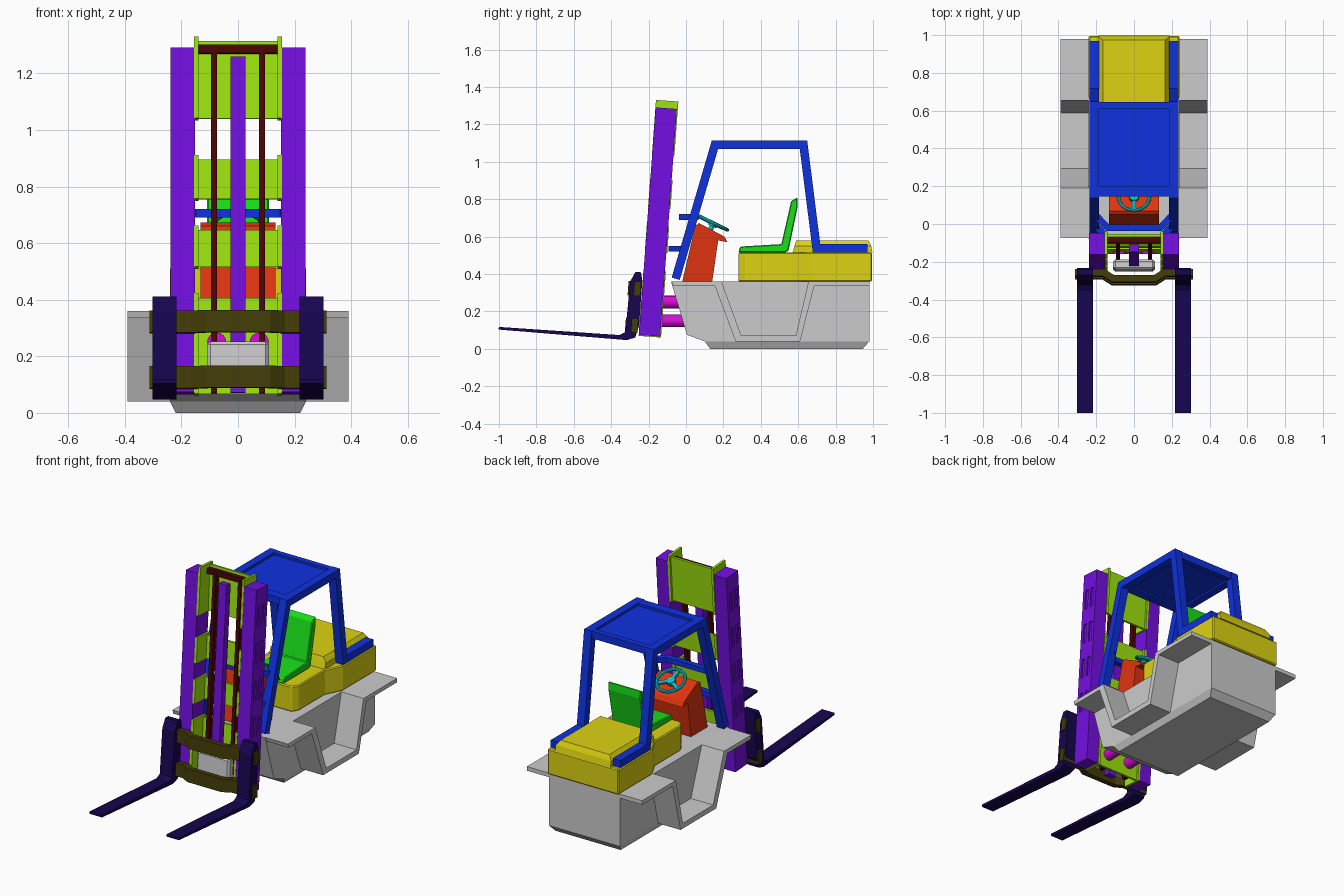
import bpy, bmesh, math
from mathutils import Matrix, Vector

if "Cube" in bpy.data.objects:
    bpy.data.objects.remove(bpy.data.objects["Cube"])

def mat(name, r, g, b):
    m = bpy.data.materials.new(name)
    m.diffuse_color = [(c / 255) ** 2.2 for c in (r, g, b)] + [1]
    m.use_nodes = True
    m.node_tree.nodes["Principled BSDF"].inputs["Base Color"].default_value = m.diffuse_color
    return m

PURPLE, LIME, MAROON = mat("purple", 115, 22, 225), mat("lime", 158, 228, 22), mat("maroon", 75, 14, 14)
NAVY, OLIVE, BLUE = mat("navy", 28, 14, 80), mat("olive", 68, 62, 16), mat("blue", 22, 52, 222)
ORANGE, CYAN, YELLOW = mat("orange", 222, 55, 22), mat("cyan", 22, 190, 200), mat("yellow", 220, 210, 25)
GREEN, MAGENTA = mat("green", 30, 222, 30), mat("magenta", 215, 20, 215)
WORLD = Matrix()
# everything on the mast leans back around its foot
MAST = Matrix.Translation((0, -.195, .07)) @ Matrix.Rotation(math.radians(-4.2), 4, 'X')
WHEEL = Matrix.Translation((0, .147, .672)) @ Matrix.Rotation(math.radians(-26), 4, 'X')

def finish(name, bm, color, M=WORLD, mirror=False, bevel=0):
    bmesh.ops.recalc_face_normals(bm, faces=bm.faces)
    me = bpy.data.meshes.new(name)
    bm.to_mesh(me)
    bm.free()
    ob = bpy.data.objects.new(name, me)
    bpy.context.collection.objects.link(ob)
    ob.matrix_world = M
    if color:
        me.materials.append(color)
    if bevel:
        b = ob.modifiers.new("bevel", 'BEVEL')
        b.width, b.segments = bevel, 1
    if mirror:
        ob.modifiers.new("mirror", 'MIRROR').use_mirror_merge = False
    return ob

def add_loft(bm, rings):
    vs = [[bm.verts.new(p) for p in r] for r in rings]
    n = len(vs[0])
    for a, b in zip(vs, vs[1:]):
        for i in range(n):
            bm.faces.new((a[i], a[(i + 1) % n], b[(i + 1) % n], b[i]))
    bm.faces.new(vs[0])
    bm.faces.new(vs[-1])

def loft(name, rings, color, **kw):
    bm = bmesh.new()
    add_loft(bm, rings)
    return finish(name, bm, color, **kw)

def prism(name, pts, axis, lo, hi, color, **kw):
    # axis x takes (y, z) points, axis z takes (x, y) points
    put = (lambda p, t: (t, p[0], p[1])) if axis == 'x' else (lambda p, t: (p[0], p[1], t))
    return loft(name, [[put(p, t) for p in pts] for t in (lo, hi)], color, **kw)

def rect(x0, x1, y0, y1, z):
    return [(x0, y0, z), (x1, y0, z), (x1, y1, z), (x0, y1, z)]

def boxes(name, specs, color, **kw):
    bm = bmesh.new()
    for x0, x1, y0, y1, z0, z1 in specs:
        add_loft(bm, [rect(x0, x1, y0, y1, z0), rect(x0, x1, y0, y1, z1)])
    return finish(name, bm, color, **kw)

def strip(path, w):
    # outline of a mitred band along a path
    P = [Vector(p) for p in path]
    left, right = [], []
    for i, p in enumerate(P):
        a = (p - P[i - 1]).normalized() if i else (P[1] - p).normalized()
        b = (P[i + 1] - p).normalized() if i < len(P) - 1 else a
        na, nb = Vector((-a.y, a.x)), Vector((-b.y, b.x))
        n = (na + nb).normalized()
        n *= w / 2 / n.dot(na)
        left.append(p + n)
        right.append(p - n)
    return left + right[::-1]

def cylinder(name, ps, r, length, color, M=WORLD, n=16):
    bm = bmesh.new()
    for p in ps:
        bmesh.ops.create_cone(bm, cap_ends=True, segments=n, radius1=r, radius2=r,
                              depth=length, matrix=p)
    return finish(name, bm, color, M)

# grey body, its tapered belly and the stepped fenders
prism("body", [(-.08, .36), (.005, .075), (.1, .04), (.98, .04), (.98, .36)], 'x', -.24, .24, None)
loft("body_belly", [rect(-.24, .24, .1, .98, .04), rect(-.22, .22, .13, .945, 0)], None)
prism("fender_step", [(-.075, .36), (.19, .36), (.295, .072), (.587, .072), (.655, .36), (.98, .36),
                      (.98, .335), (.685, .335), (.61, .04), (.265, .04), (.155, .335), (-.068, .335)],
      'x', .235, .39, None, mirror=True)

# yellow counterweight and hood
plan = [(.165, .28), (.19, .32), (.19, .57), (.24, .67), (.24, .995)]
prism("counterweight", plan + [(-x, y) for x, y in plan[::-1]], 'z', .36, .515, YELLOW, bevel=.006)
loft("hood", [rect(-.187, .187, .57, .997, .515), rect(-.187, .187, .58, .99, .55),
              rect(-.165, .165, .59, .975, .58)], YELLOW)

# seat
prism("seat", [(.28, .515), (.29, .547), (.51, .56), (.562, .79), (.595, .81), (.597, .76),
               (.548, .525), (.53, .515)], 'x', -.11, .11, GREEN, bevel=.005)

# console and steering wheel
prism("console", [(-.02, .36), (.14, .36), (.172, .58), (.222, .57), (.205, .6), (.07, .672),
                  (.05, .66)], 'x', -.132, .132, ORANGE)
bm = bmesh.new()
N, K = 24, 8
ring = [[bm.verts.new(((.083 + .01 * math.cos(2 * math.pi * j / K)) * math.cos(2 * math.pi * i / N),
                       (.083 + .01 * math.cos(2 * math.pi * j / K)) * math.sin(2 * math.pi * i / N),
                       .01 * math.sin(2 * math.pi * j / K))) for j in range(K)] for i in range(N)]
for i in range(N):
    for j in range(K):
        bm.faces.new((ring[i][j], ring[(i + 1) % N][j], ring[(i + 1) % N][(j + 1) % K], ring[i][(j + 1) % K]))
finish("steering_rim", bm, CYAN, WHEEL)
for k in range(3):
    a = math.radians(30 + 120 * k)
    prism("steering_spoke", strip([(0, 0), (.083 * math.cos(a), .083 * math.sin(a))], .02),
          'z', -.012, .002, CYAN, M=WHEEL)
cylinder("steering_hub", [Matrix.Translation((0, 0, -.006))], .026, .024, CYAN, WHEEL)
cylinder("steering_column", [Matrix.Translation((0, 0, -.035))], .014, .07, CYAN, WHEEL)

# blue overhead guard
prism("guard_side", strip([(-.055, .375), (.155, 1.092), (.628, 1.092), (.698, .537), (.97, .537)], .045),
      'x', .185, .235, BLUE, mirror=True)
boxes("guard_roof", [(-.19, .19, .145, .2, 1.07, 1.114), (-.19, .19, .61, .645, 1.07, 1.114),
                     (-.19, .19, .19, .62, 1.08, 1.1)], BLUE)
for y, z in ((0, .69), (-.055, .52)):
    prism("guard_crossbar", strip([(-.21, y + .055), (-.14, y - .02), (.14, y - .02), (.21, y + .055)], .035),
          'z', z, z + .03, BLUE)

# mast rails with shallow side slots
slots = boxes("slot_cutter", [(.23, .26, y - .012, y + .012, v - .06, v + .06)
                              for y in (-.024, .024) for v in (.39, .61, .835, 1.055)], None, M=MAST)
slots.hide_render = True
slots.hide_viewport = True
rail = boxes("mast_rail", [(.152, .238, -.057, .057, 0, 1.22)], PURPLE, M=MAST)
cut = rail.modifiers.new("slots", 'BOOLEAN')
cut.operation, cut.object, cut.solver = 'DIFFERENCE', slots, 'EXACT'
rail.modifiers.new("mirror", 'MIRROR').mirror_object = None

# green mast cross plates, each a channel with side walls
for lo, hi in ((0, .34), (.45, .58), (.69, .83), (.975, 1.25)):
    boxes("mast_plate", [(-.15, .15, .036, .05, lo, hi)], LIME, M=MAST)
    boxes("mast_plate_flange", [(.14, .155, -.058, .062, lo - .005, hi + .01)], LIME, M=MAST, mirror=True)

# lift post, chains and chain crossbar
boxes("lift_post", [(-.026, .026, -.04, 0, 0, 1.19)], PURPLE, M=MAST)
boxes("lift_chain", [(.074, .096, 0, .03, 0, 1.22)], MAROON, M=MAST, mirror=True)
boxes("chain_crossbar", [(-.14, .14, .004, .036, 1.205, 1.235)], MAROON, M=MAST)
boxes("carriage_block", [(-.11, .11, -.06, -.005, .03, .18)], None, M=MAST, bevel=.012)

# fork carriage bars and forks
bow = [(-.312, -.083), (-.16, -.083), (-.11, -.115), (.11, -.115), (.16, -.083), (.312, -.083)]
for v in (.01, .207):
    prism("carriage_bar", strip(bow, .036), 'z', v, v + .078, OLIVE, M=MAST)
prism("fork", [(-.807, -.012), (-.807, -.026), (-.12, -.032), (-.075, -.015), (-.06, .05), (-.06, .29),
               (-.07, .335), (-.1, .335), (-.125, .28), (-.13, .01), (-.16, -.008)],
      'x', .218, .302, NAVY, M=MAST, mirror=True)

# tilt cylinders joining mast and body
cylinder("tilt_cylinder", [Matrix.Translation((x, -.07, z)) @ Matrix.Rotation(math.pi / 2, 4, 'X')
                           for x in (-.075, .075) for z in (.15, .25)], .034, .18, MAGENTA)
